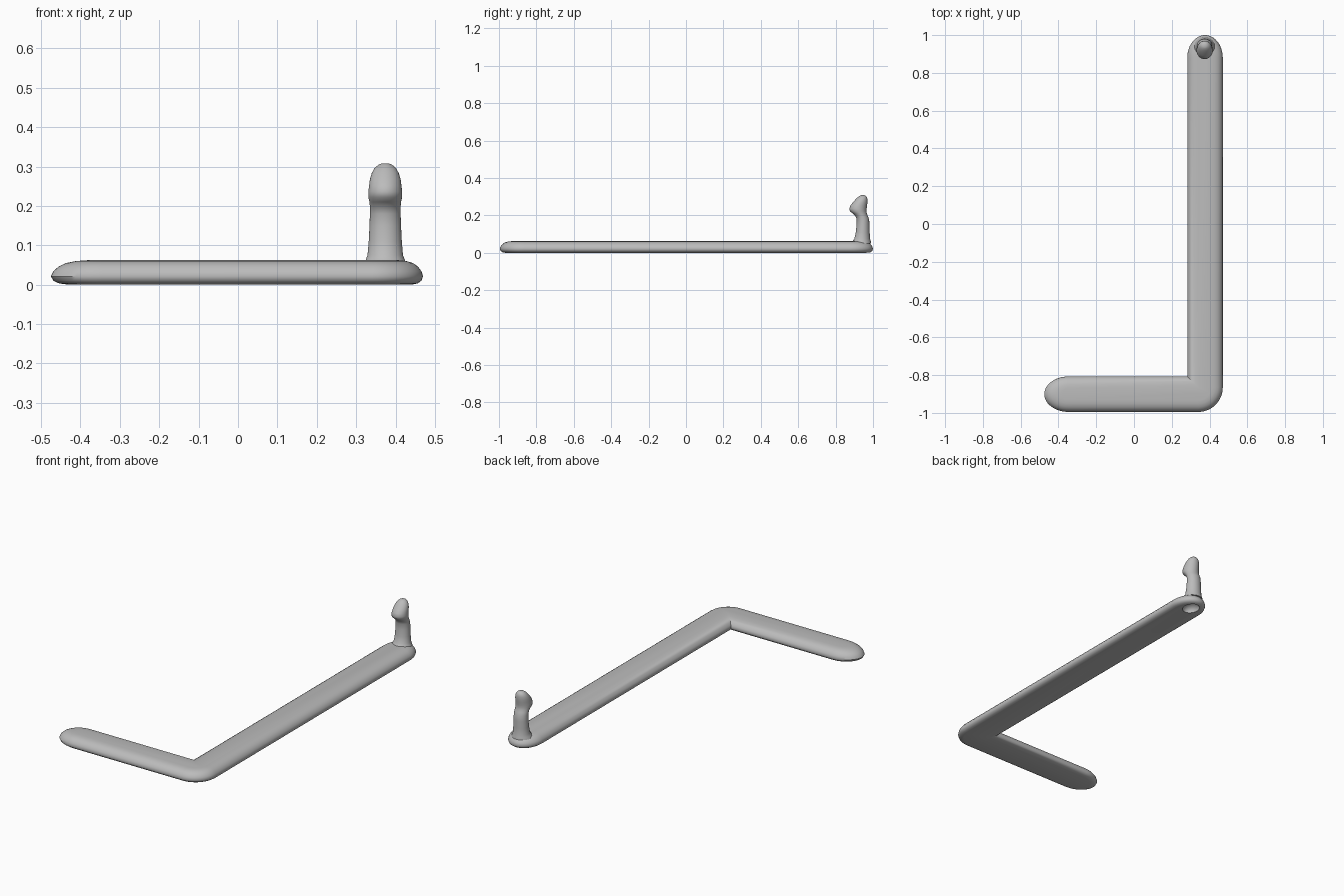
import bpy, bmesh, math
from mathutils import Matrix

if "Cube" in bpy.data.objects:
    bpy.data.objects.remove(bpy.data.objects["Cube"])

grey = bpy.data.materials.new("light_grey")
grey.use_nodes = True
COL = (0.5, 0.5, 0.5, 1)
grey.diffuse_color = COL
grey.node_tree.nodes["Principled BSDF"].inputs["Base Color"].default_value = COL


def finish(bm, name):
    bmesh.ops.recalc_face_normals(bm, faces=bm.faces)
    me = bpy.data.meshes.new(name)
    bm.to_mesh(me)
    bm.free()
    ob = bpy.data.objects.new(name, me)
    bpy.context.collection.objects.link(ob)
    me.materials.append(grey)
    return ob


def smooth(ob, angle):
    bpy.ops.object.select_all(action='DESELECT')
    ob.select_set(True)
    bpy.context.view_layer.objects.active = ob
    bpy.ops.object.shade_smooth_by_angle(angle=math.radians(angle))


def loft(rings, name):
    bm = bmesh.new()
    loops = [[bm.verts.new(p) for p in r] for r in rings]
    n = len(loops[0])
    for a, b in zip(loops, loops[1:]):
        for i in range(n):
            j = (i + 1) % n
            bm.faces.new((a[i], a[j], b[j], b[i]))
    bm.faces.new(loops[0][::-1])
    bm.faces.new(loops[-1])
    return finish(bm, name)


def arc(cx, cy, rx, ry, a0, a1, n):
    return [(cx + rx * math.cos(math.radians(a0 + (a1 - a0) * i / n)),
             cy + ry * math.sin(math.radians(a0 + (a1 - a0) * i / n)))
            for i in range(n + 1)]


# L-shaped outline with rounded ends, inset by d
def outline(d, z):
    h = 0.094 - d
    x, y = 0.376, -0.901
    pts = arc(-0.345, y, 0.13 - 1.5 * d, h, 90, 270, 24)
    pts += arc(x - 0.036, y + 0.036, 0.13 - d, 0.13 - d, 270, 360, 14)
    pts += arc(x, 0.88, h, 0.12 - d, 0, 180, 24)
    pts += [(x - h, y + h)]
    return [(px, py, z) for px, py in pts]


BAR = [(0.030, 0.0), (0.014, 0.003), (0.004, 0.010), (0, 0.021), (0.004, 0.034),
       (0.013, 0.046), (0.026, 0.055), (0.043, 0.060), (0.062, 0.062)]
bar = loft([outline(d, z) for d, z in BAR], "angled_bar")

# Oval hollow under the upright post
bm = bmesh.new()
bmesh.ops.create_uvsphere(bm, u_segments=32, v_segments=16, radius=1,
                          matrix=Matrix.Translation((0.376, 0.925, 0))
                          @ Matrix.Diagonal((0.042, 0.05, 0.035, 1)))
cutter = finish(bm, "hollow_cutter")
cutter.hide_render = True
mod = bar.modifiers.new("hollow", 'BOOLEAN')
mod.operation = 'DIFFERENCE'
mod.solver = 'EXACT'
mod.object = cutter
bpy.context.view_layer.objects.active = bar
bpy.ops.object.modifier_apply(modifier="hollow")
bpy.data.objects.remove(cutter)
smooth(bar, 40)

# Upright post with a forward-leaning knob: z, front y, back y, half width
POST = [(0.050, 0.880, 0.990, 0.056), (0.062, 0.890, 0.988, 0.050),
        (0.075, 0.900, 0.984, 0.045), (0.110, 0.908, 0.982, 0.042),
        (0.150, 0.912, 0.981, 0.040), (0.180, 0.912, 0.979, 0.039),
        (0.197, 0.906, 0.972, 0.039), (0.210, 0.892, 0.967, 0.040),
        (0.222, 0.877, 0.965, 0.043), (0.236, 0.873, 0.966, 0.043),
        (0.252, 0.879, 0.968, 0.041), (0.268, 0.891, 0.970, 0.039),
        (0.284, 0.905, 0.970, 0.034), (0.296, 0.917, 0.968, 0.027),
        (0.304, 0.927, 0.962, 0.018), (0.308, 0.936, 0.954, 0.009)]
rings = [[(x, y, z) for x, y in
          arc(0.374, (f + b) / 2, w, (b - f) / 2, 0, 352.5, 47)]
         for z, f, b, w in POST]
post = loft(rings, "knobbed_post")
smooth(post, 60)
